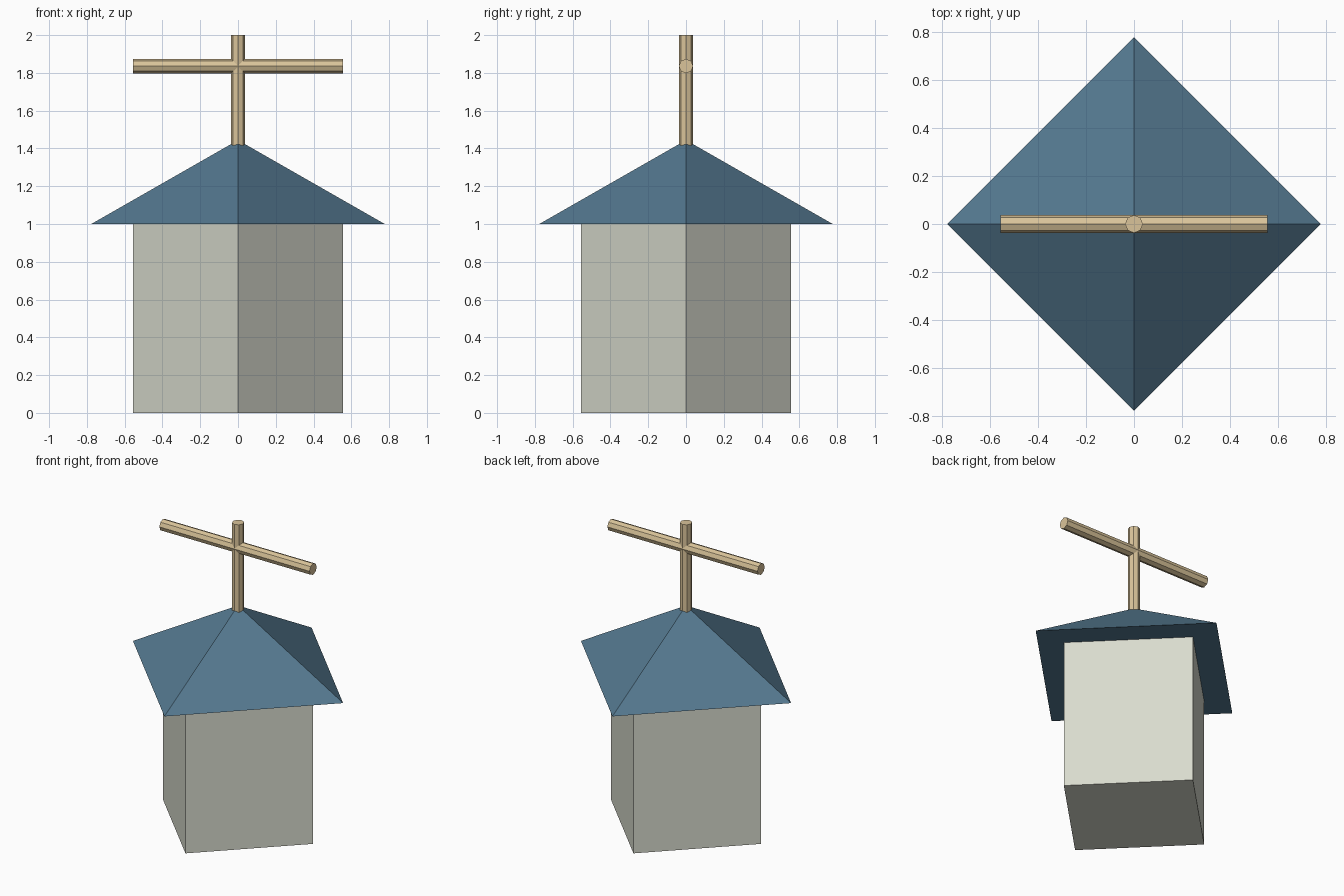
import bpy, bmesh, math
from mathutils import Matrix

if "Cube" in bpy.data.objects:
    bpy.data.objects.remove(bpy.data.objects["Cube"])


def srgb(hex_code):
    """Turn a hex colour into linear RGBA."""
    vals = [int(hex_code[i:i + 2], 16) / 255 for i in (0, 2, 4)]
    return [v / 12.92 if v <= 0.04045 else ((v + 0.055) / 1.055) ** 2.4 for v in vals] + [1]


def material(name, hex_code):
    m = bpy.data.materials.new(name)
    m.diffuse_color = srgb(hex_code)
    m.use_nodes = True
    m.node_tree.nodes["Principled BSDF"].inputs["Base Color"].default_value = m.diffuse_color
    return m


def prism(name, mat, sides, r_bottom, r_top, length, z, along_x=False):
    """Flat-shaded cylinder or cone centred at height z, corners on the axes."""
    bm = bmesh.new()
    bmesh.ops.create_cone(bm, cap_ends=True, segments=sides,
                          radius1=r_bottom, radius2=r_top, depth=length)
    if along_x:
        bm.transform(Matrix.Rotation(math.pi / 2, 4, 'Y'))
    bm.transform(Matrix.Translation((0, 0, z)))
    mesh = bpy.data.meshes.new(name)
    bm.to_mesh(mesh)
    bm.free()
    mesh.materials.append(mat)
    ob = bpy.data.objects.new(name, mesh)
    bpy.context.collection.objects.link(ob)
    return ob


stone = material("pale stone", "d9dbce")
slate = material("blue slate", "54788f")
wood = material("light wood", "dac49a")

# Square tower and overhanging pyramid roof, both turned corner-forward
prism("tower", stone, 4, 0.555, 0.555, 1.0, 0.5)
prism("roof", slate, 4, 0.777, 0.0, 0.444, 1.222)

# Rooftop pole and crossbeam
prism("pole", wood, 8, 0.037, 0.037, 0.6, 1.7)
prism("crossbeam", wood, 8, 0.038, 0.038, 1.11, 1.836, along_x=True)
